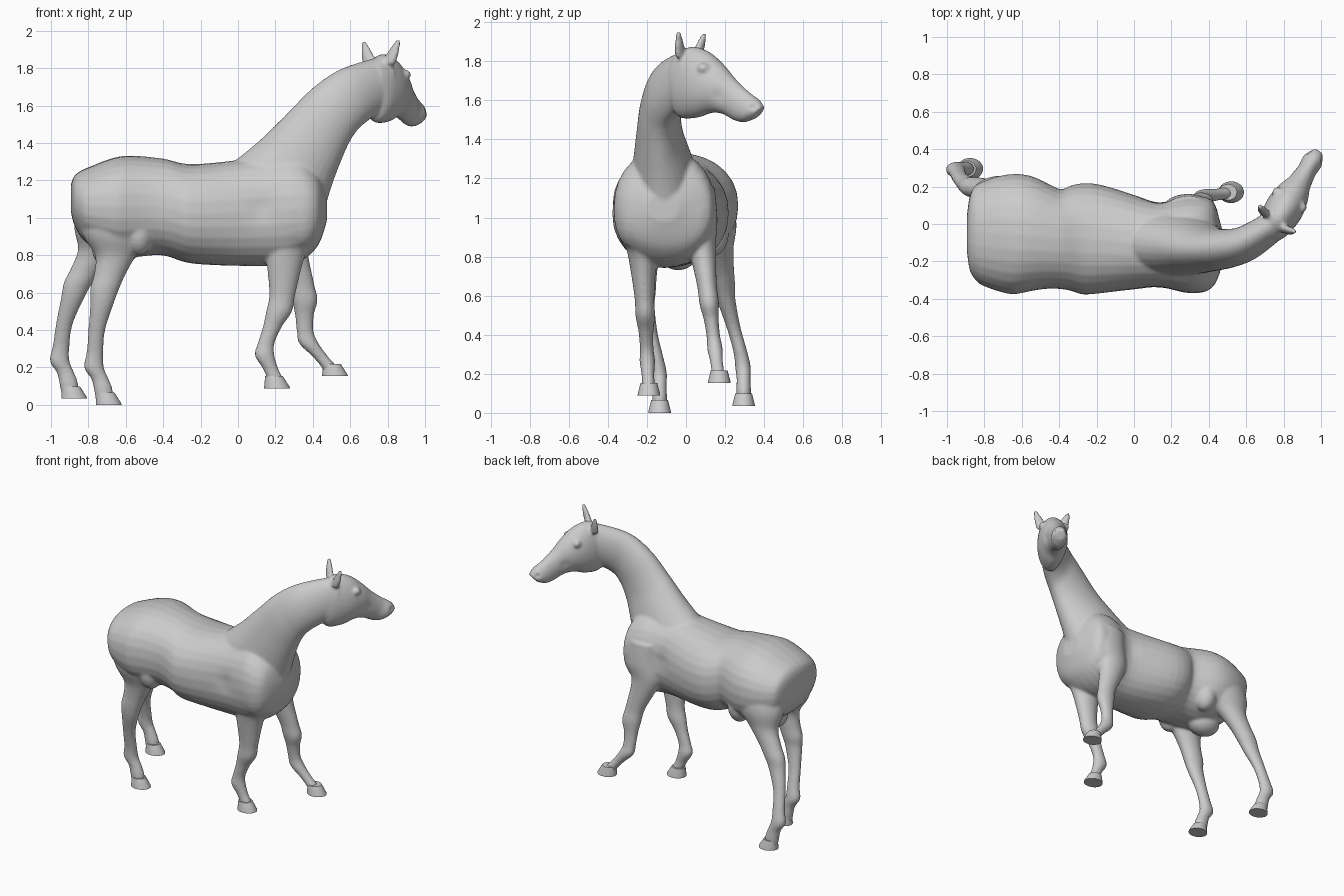
import bpy, bmesh, math
from mathutils import Vector

if "Cube" in bpy.data.objects:
    bpy.data.objects.remove(bpy.data.objects["Cube"])

SIDES = 28


def smooth_rows(rows, steps):
    """Smoothly interpolate rows of numbers."""
    out = []
    for i in range(len(rows) - 1):
        p, q = rows[max(i - 1, 0)], rows[min(i + 2, len(rows) - 1)]
        for k in range(steps):
            t, row = k / steps, []
            for a, b, c, d in zip(p, rows[i], rows[i + 1], q):
                m, n = (c - a) / 2, (d - b) / 2
                row.append(b + t * (m + t * (3 * (c - b) - 2 * m - n + t * (2 * (b - c) + m + n))))
            out.append(row)
    return out + [list(rows[-1])]


def loft(bm, rows, steps=6, power=1):
    """Closed tube; each row is two opposite rim points (xyz, xyz) and a half width."""
    rows = smooth_rows(rows, steps)
    mids = [(Vector(r[:3]) + Vector(r[3:6])) / 2 for r in rows]
    rings = []
    for i, r in enumerate(rows):
        half = (Vector(r[:3]) - Vector(r[3:6])) / 2
        tangent = mids[min(i + 1, len(mids) - 1)] - mids[max(i - 1, 0)]
        side = half.cross(tangent).normalized() * r[6]
        ring = []
        for k in range(SIDES):
            a = math.tau * k / SIDES
            c, s = (math.copysign(abs(f) ** power, f) for f in (math.cos(a), math.sin(a)))
            ring.append(bm.verts.new(mids[i] + half * c + side * s))
        rings.append(ring)
    faces = [bm.faces.new(rings[0]), bm.faces.new(rings[-1][::-1])]
    for a, b in zip(rings, rings[1:]):
        for k in range(SIDES):
            n = (k + 1) % SIDES
            faces.append(bm.faces.new((a[k], b[k], b[n], a[n])))
    bmesh.ops.recalc_face_normals(bm, faces=faces)


def finish(bm, name):
    me = bpy.data.meshes.new(name)
    bm.to_mesh(me)
    bm.free()
    ob = bpy.data.objects.new(name, me)
    bpy.context.collection.objects.link(ob)
    bpy.ops.object.select_all(action='DESELECT')
    ob.select_set(True)
    bpy.context.view_layer.objects.active = ob
    return ob


bm = bmesh.new()

# Barrel, rump and chest: x, y, half width, bottom z, top z
trunk = [(-.893, -.05, .1, 1.03, 1.18), (-.87, -.05, .22, .95, 1.23),
         (-.8, -.05, .282, .86, 1.27), (-.62, -.055, .322, .79, 1.33),
         (-.41, -.08, .266, .8, 1.318), (-.24, -.08, .298, .755, 1.287),
         (.1, -.11, .235, .742, 1.32), (.3, -.11, .26, .755, 1.34),
         (.42, -.115, .23, .84, 1.26), (.475, -.115, .08, .98, 1.12)]
loft(bm, [(x, y, zt, x, y, zb, hw) for x, y, hw, zb, zt in trunk], power=.9)

# Neck: crest x, z, throat x, z, y, half width
neck = [(-.1, 1.24, .42, .9, -.1, .2), (.1, 1.4, .495, 1.15, -.12, .155),
        (.25, 1.545, .55, 1.3, -.135, .12), (.4, 1.695, .605, 1.42, -.13, .104),
        (.56, 1.8, .67, 1.5, -.095, .092), (.79, 1.87, .81, 1.6, .03, .075)]
loft(bm, [(ax, y, az, bx, y, bz, hw) for ax, az, bx, bz, y, hw in neck])

# Head, turned to one side: forehead distance and z, jaw distance and z, half width
AXIS, ACROSS, POLL = Vector((.51, .86, 0)), Vector((.86, -.51, 0)), Vector((.755, 0, 0))


def on_head(s, z, side=0):
    return POLL + AXIS * s + ACROSS * side + Vector((0, 0, z))


head = [(-.06, 1.83, -.08, 1.6, .06), (.03, 1.875, -.04, 1.515, .09),
        (.13, 1.85, .06, 1.51, .103), (.215, 1.785, .15, 1.535, .09),
        (.29, 1.71, .22, 1.53, .066), (.37, 1.645, .29, 1.497, .052),
        (.43, 1.605, .35, 1.488, .056), (.462, 1.565, .41, 1.508, .036)]
loft(bm, [(*on_head(s, z), *on_head(t, w), hw) for s, z, t, w, hw in head])

# Ears
for base, tip in ((on_head(0, 1.82, .055), on_head(.02, 1.955, .11)),
                  (on_head(.02, 1.82, -.07), on_head(.04, 1.945, -.12))):
    rows = []
    for t in (0, .4, .8, 1):
        c, w = base.lerp(tip, t), .008 + .034 * (1 - t * t)
        rows.append((*(c + ACROSS * w), *(c - ACROSS * w), .008 + w / 3))
    loft(bm, rows)


# Legs: one profile per pair (height over sole, back x, front x), the far leg swung by a rule
def front_place(h, far):
    swing = max(0, .31 - .42 * h)
    return (swing * far, -.19 - .045 * h + far * (.36 - .08 * h), .088 + .065 * far)


def hind_place(h, far):
    t = min(max((h - .15) / .45, 0), 1)
    y = -.135 - .075 * t * t * (3 - 2 * t)
    return (-.185 * (1 - min(h, 1) ** 3) * far, y + far * (.43 - .1 * h ** 3), .034 * far)


front_leg = [(.99, .14, .44), (.83, .15, .43), (.71, .15, .36), (.51, .167, .308),
             (.41, .15, .288), (.33, .133, .235), (.24, .105, .195), (.177, .09, .195),
             (.11, .13, .214), (.06, .153, .237), (.02, .16, .24)]
hind_leg = [(1.1, -.86, -.46), (.92, -.835, -.48), (.8, -.765, -.545), (.7, -.77, -.6),
            (.62, -.79, -.635), (.54, -.79, -.665), (.4, -.8, -.71), (.28, -.81, -.72),
            (.2, -.823, -.717), (.14, -.785, -.692), (.08, -.77, -.67), (.02, -.76, -.67)]


def leg_rows(profile, place, far):
    rows = []
    for h, back, front in profile:
        dx, y, dz = place(h, far)
        z, hw = h + dz, .006 + .32 * (front - back)
        rows.append((front + dx, y, z, back + dx, y, z, hw))
    return rows


pairs = (("front", front_leg, front_place), ("hind", hind_leg, hind_place))
for pair, profile, place in pairs:
    for far in (0, 1):
        loft(bm, leg_rows(profile, place, far))


# Shoulder, elbow, stifle, groin and eye masses
def mass(pos, size):
    new = bmesh.ops.create_uvsphere(bm, u_segments=20, v_segments=12, radius=1)["verts"]
    bmesh.ops.scale(bm, vec=size, verts=new)
    bmesh.ops.translate(bm, vec=pos, verts=new)


for s in (-1, 1):
    mass((.33, -.11 + .16 * s, 1.03), (.12, .1, .19))
    mass((.24, -.11 + .1 * s, .86), (.1, .07, .1))
    mass((-.53, -.055 + .185 * s, .92), (.08, .09, .12))
    mass(on_head(.15, 1.765, .078 * s), (.026, .03, .026))
mass((-.66, -.04, .82), (.12, .1, .09))

# Fuse everything into one smooth skin
horse = finish(bm, "horse_body")
fuse = horse.modifiers.new("fuse", 'REMESH')
fuse.mode, fuse.voxel_size = 'VOXEL', .0095
soft = horse.modifiers.new("soften", 'SMOOTH')
soft.factor, soft.iterations = .5, 7
for m in ("fuse", "soften"):
    bpy.ops.object.modifier_apply(modifier=m)

# Sculpted hollows: nostrils, cheeks and behind the shoulders
hollows = []
for s in (-1, 1):
    hollows += [(on_head(.425, 1.568, .05 * s), .016, .012),
                (on_head(.24, 1.62, .09 * s), .035, .008),
                (Vector((.13, -.11 + .22 * s, 1.05)), .07, .012)]
me = horse.data
normals = [v.normal.copy() for v in me.vertices]
for pos, radius, depth in hollows:
    for v, n in zip(me.vertices, normals):
        d = (v.co - pos).length / radius
        if d < 3:
            v.co -= n * depth * math.exp(-d * d)
me.shade_smooth()

# Hooves with crisp soles, one shape for all four
for pair, heel, place in (("front", .14, front_place), ("hind", -.76, hind_place)):
    for far in (0, 1):
        dx, y, dz = place(0, far)
        x = heel + dx
        hoof = bmesh.new()
        loft(hoof, [(x + b, y, dz + h, x + a, y, dz + h, hw) for h, a, b, hw in
                    ((.065, .005, .1, .043), (.01, 0, .135, .057), (0, 0, .138, .058))], 1)
        finish(hoof, pair + ("_far" if far else "_near") + "_hoof")
        bpy.ops.object.shade_smooth_by_angle(angle=math.radians(40))
